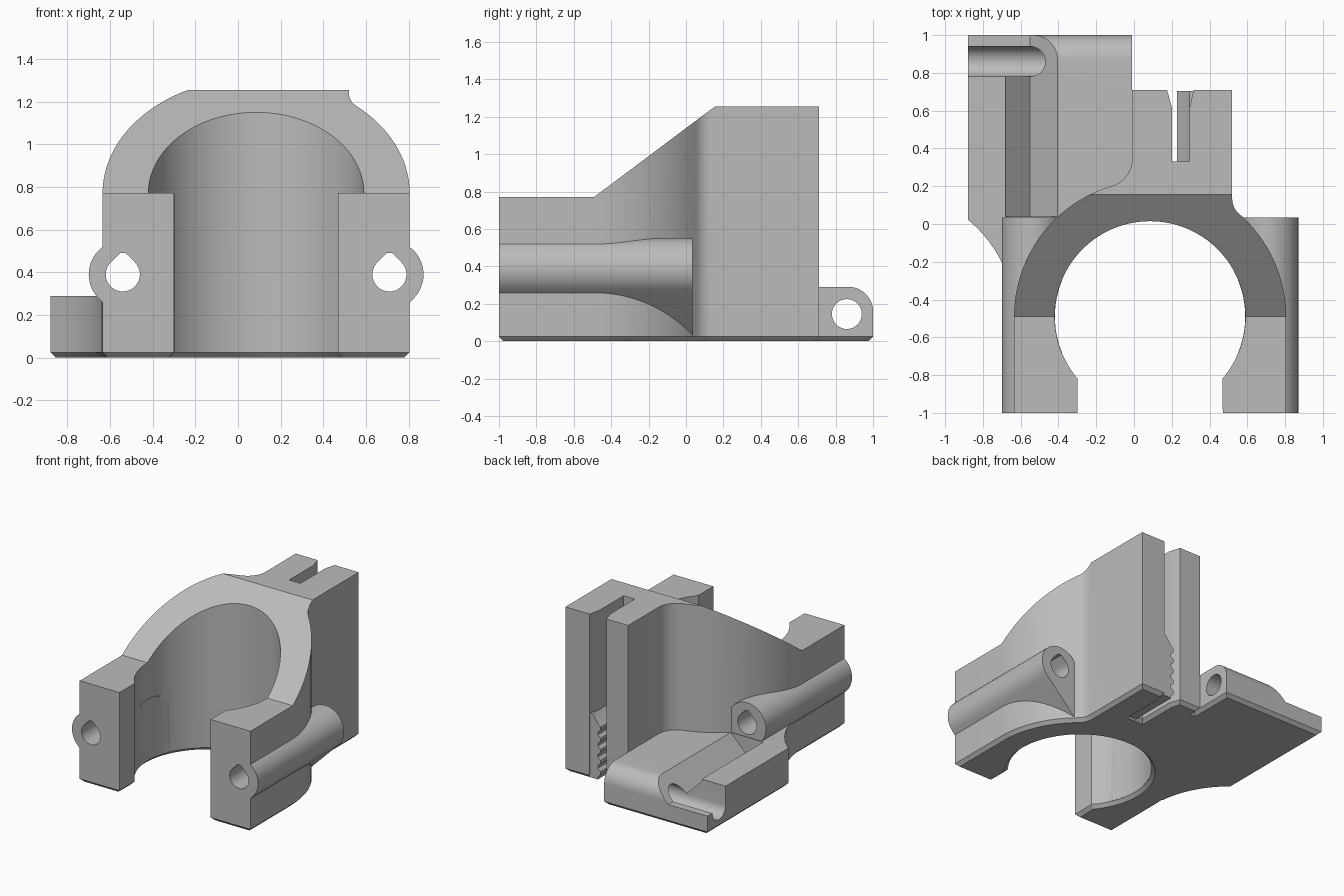
import bpy, bmesh
from math import cos, sin, radians, degrees, atan2, sqrt

if "Cube" in bpy.data.objects:
    bpy.data.objects.remove(bpy.data.objects["Cube"])

GREY = (0.5, 0.5, 0.5, 1)
mat = bpy.data.materials.new("plain grey")
mat.use_nodes = True
mat.diffuse_color = GREY
mat.node_tree.nodes["Principled BSDF"].inputs["Base Color"].default_value = GREY

CX, CY, R_OUT, R_IN = 0.085, -0.49, 0.72, 0.505   # clamp ring


def arc(cx, cy, r, a, b, n):
    """Points along a circular arc, degrees a to b."""
    angles = [radians(a + (b - a) * i / n) for i in range(n + 1)]
    return [(cx + r * cos(t), cy + r * sin(t)) for t in angles]


def prism(name, pts, axis, lo, hi, chamfer=0):
    """Extrude a closed 2D profile along an axis, with optional bottom chamfer."""
    place = {"x": lambda u, v, w: (w, u, v),
             "y": lambda u, v, w: (u, w, v),
             "z": lambda u, v, w: (u, v, w)}[axis]
    bm = bmesh.new()
    base = bm.faces.new([bm.verts.new(place(u, v, lo)) for u, v in pts])
    new = bmesh.ops.extrude_face_region(bm, geom=[base], use_keep_orig=True)["geom"]
    for v in new:
        if isinstance(v, bmesh.types.BMVert):
            v.co["xyz".index(axis)] = hi
    bmesh.ops.recalc_face_normals(bm, faces=bm.faces)
    if chamfer:
        bmesh.ops.bevel(bm, geom=list(base.edges), offset=chamfer, segments=1,
                        affect='EDGES', clamp_overlap=False)
    mesh = bpy.data.meshes.new(name)
    bm.to_mesh(mesh)
    bm.free()
    ob = bpy.data.objects.new(name, mesh)
    mesh.materials.append(mat)
    bpy.context.collection.objects.link(ob)
    return ob


def combine(target, other, operation):
    """Apply a boolean and drop the helper."""
    mod = target.modifiers.new(operation, 'BOOLEAN')
    mod.operation, mod.object, mod.solver = operation, other, 'EXACT'
    bpy.context.view_layer.objects.active = target
    bpy.ops.object.modifier_apply(modifier=mod.name)
    bpy.data.objects.remove(other)


def ring_fillet(x_wall, side, r):
    """Concave fillet between the ring and a wall; returns centre and ring angle."""
    fx = x_wall + side * r
    dy = sqrt((R_OUT + r) ** 2 - (fx - CX) ** 2)
    return fx, CY + dy, degrees(atan2(dy, fx - CX))


# Open ring with two arms and a slotted block behind
rx, ry, ra = ring_fillet(0.52, 1, 0.1)
lx, ly, la = ring_fillet(-0.01, -1, 0.15)
jaw = degrees(atan2(-0.33, 0.385))
profile = [(-0.635, -1), (-0.30, -1)]
profile += arc(CX, CY, R_IN, 180 - jaw, jaw, 72)
profile += [(0.47, -1), (0.805, -1)]
profile += arc(CX, CY, R_OUT, 0, ra, 16)
profile += arc(rx, ry, 0.1, ra + 180, 180, 6)[1:]
profile += [(0.52, 0.71), (0.315, 0.71), (0.295, 0.62), (0.295, 0.33),
            (0.20, 0.33), (0.20, 0.62), (0.175, 0.71), (-0.01, 0.71)]
profile += arc(lx, ly, 0.15, 0, la - 180, 10)
profile += arc(CX, CY, R_OUT, la, 180, 24)[1:]
clamp = prism("clamp_bracket", profile, "z", 0, 1.255, 0.025)

# Sloping top
slope = [(-1.1, 0.772), (-0.49, 0.772), (0.155, 1.255), (0.155, 1.4), (-1.1, 1.4)]
combine(clamp, prism("slope_cutter", slope, "x", -1.5, 1.5), 'DIFFERENCE')

# Low side block with a concave front flank, hidden edges kept inside the ring
flank = [(-0.01, 1), (-0.88, 1)]
flank += arc(-1.295, CY, 0.66, 51, 4, 14)
flank += arc(CX, CY, 0.61, 175, 95, 24)
flank += [(0.08, 0.2), (0.08, 0.65), (-0.01, 0.65)]
block = prism("side_block", flank, "z", 0, 0.29, 0.025)

# Rounded rear edge
edge = arc(0.87, 0.16, 0.13, 90, 0, 12) + [(1.1, 0.16), (1.1, 0.4), (0.87, 0.4)]
combine(block, prism("edge_cutter", edge, "x", -1, 0.2), 'DIFFERENCE')

# V groove, open rear corner and cross hole
groove = [(-0.55, 0.145), (-0.40, 0.295), (-0.40, 0.4), (-0.68, 0.4), (-0.68, 0.275)]
groove_end = [(-0.55, 0.145), (-0.40, 0.295), (-0.40, 0.4), (-1, 0.4), (-1, 0.145)]
combine(block, prism("groove_cutter", groove, "y", 0.04, 0.8), 'DIFFERENCE')
combine(block, prism("corner_cutter", groove_end, "y", 0.78, 1.1), 'DIFFERENCE')
hole = arc(0.86, 0.145, 0.08, 0, 360, 32)[:-1]
combine(block, prism("hole_cutter", hole, "x", -1, 0.3), 'DIFFERENCE')
combine(clamp, block, 'UNION')

# Side tubes with 45 degree supports
for s in (1, -1):
    tube = arc(0.625, 0.39, 0.16, -45, 180, 36) + [(0.465, 0.03), (0.491, 0.03)]
    tube = [(CX + s * u, v) for u, v in tube]
    combine(clamp, prism("side_tube", tube, "y", -1, 0.035), 'UNION')

# Clear the ring bore again
bore = arc(CX, CY, R_IN - 0.001, 0, 360, 96)[:-1]
combine(clamp, prism("bore_cutter", bore, "z", -0.1, 0.76), 'DIFFERENCE')

# Teardrop bores through the tubes
for s in (1, -1):
    drop = arc(0.625, 0.39, 0.08, 135, 405, 28) + [(0.638, 0.49), (0.612, 0.49)]
    drop = [(CX + s * u, v) for u, v in drop]
    combine(clamp, prism("drop_cutter", drop, "y", -1.1, 0.06), 'DIFFERENCE')

# Gripping teeth in the rear slot
teeth = [(0.33, 0.01), (0.25, 0.01)]
for i in range(5):
    z = 0.03 + 0.085 * i
    teeth += [(0.25, z), (0.227, z + 0.02), (0.227, z + 0.045), (0.25, z + 0.065)]
teeth += [(0.295, 0.5), (0.33, 0.5)]
combine(clamp, prism("slot_teeth", teeth, "y", 0.32, 0.705), 'UNION')

bpy.ops.object.select_all(action='DESELECT')
clamp.select_set(True)
bpy.context.view_layer.objects.active = clamp
bpy.ops.object.shade_smooth_by_angle(angle=radians(25))
